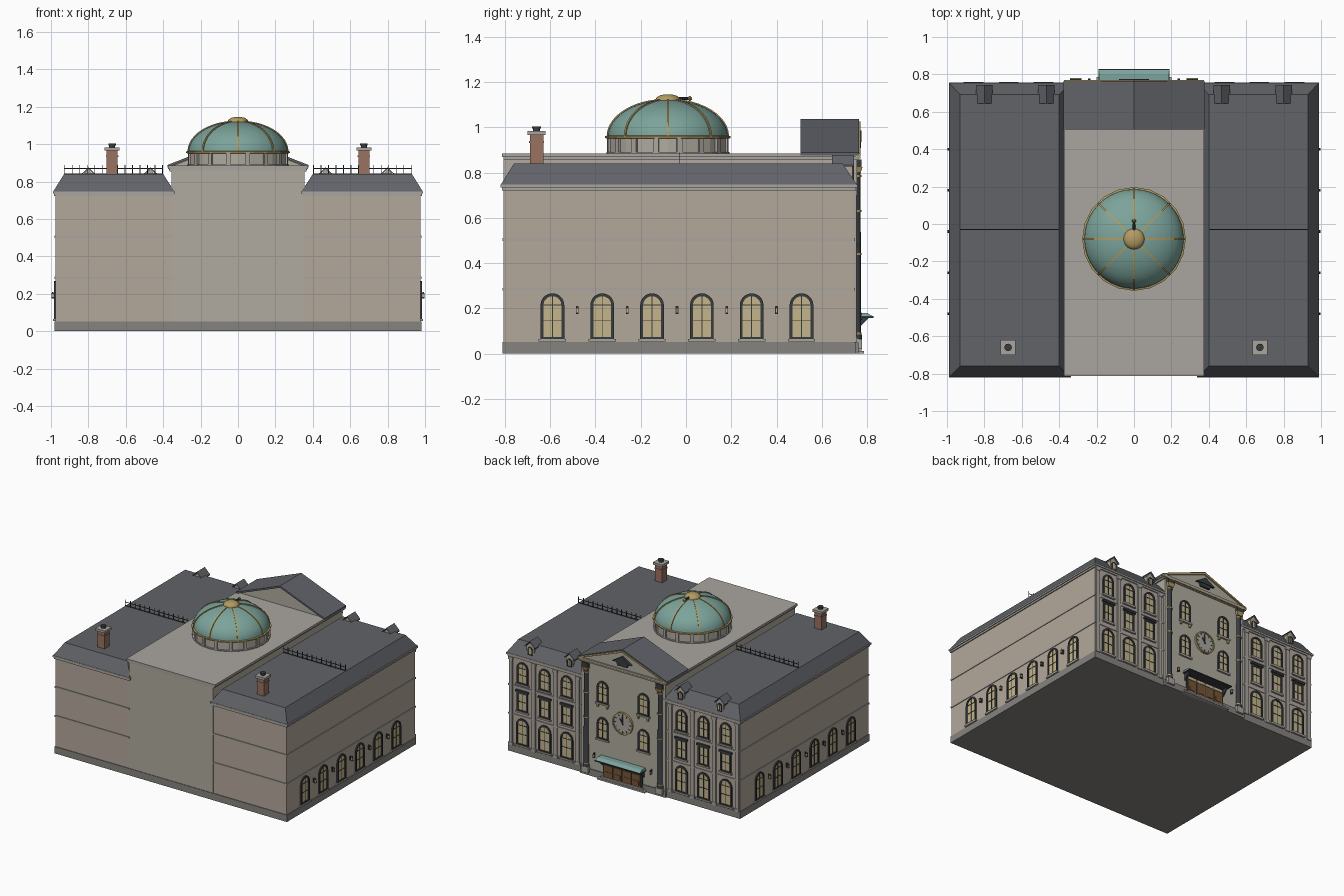
import bpy, bmesh
from math import sin, cos, pi, radians
from mathutils import Matrix, Vector

if "Cube" in bpy.data.objects:
    bpy.data.objects.remove(bpy.data.objects["Cube"])

def mat(name, *c):
    m = bpy.data.materials.new(name)
    m.diffuse_color = (*c, 1)
    m.use_nodes = True
    m.node_tree.nodes["Principled BSDF"].inputs["Base Color"].default_value = m.diffuse_color
    return m
WALL = mat("warm_stone", .45, .39, .33)
STONE = mat("pale_stone", .44, .41, .35)
TRIM = mat("trim_stone", .40, .38, .35)
PLINTH = mat("plinth_stone", .24, .23, .21)
SLATE = mat("slate", .12, .125, .14)
IRON = mat("dark_iron", .04, .045, .05)
GLASS = mat("lit_glass", .55, .46, .26)
GOLD = mat("gilt", .45, .33, .12)
COPPER = mat("green_copper", .20, .37, .33)
BRICK = mat("brick", .32, .17, .12)
WOOD = mat("wood", .18, .09, .04)

# ---- mesh helpers: each part is a function that adds to a bmesh ----
class Part:
    def __init__(self, *mats):
        self.bm, self.mats = bmesh.new(), list(mats)
    def face(self, vs, m):
        f = self.bm.faces.new(vs)
        f.material_index = self.mats.index(m)
    def loft(self, rings, m, caps=True, closed=True):
        R = [[self.bm.verts.new(p) for p in r] for r in rings]
        n = len(R[0])
        for a, b in zip(R, R[1:]):
            for i in range(n if closed else n - 1):
                j = (i + 1) % n
                self.face([a[i], a[j], b[j], b[i]], m)
        if caps:
            self.face(R[0][::-1], m)
            self.face(R[-1], m)
    def box(self, x0, x1, y0, y1, z0, z1, m):
        self.frustum((x0, x1, y0, y1), (x0, x1, y0, y1), z0, z1, m)
    def frustum(self, a, b, z0, z1, m):
        q = lambda r, z: [(r[0], r[2], z), (r[1], r[2], z), (r[1], r[3], z), (r[0], r[3], z)]
        self.loft([q(a, z0), q(b, z1)], m)
    def prism(self, pts, y0, y1, m):
        self.loft([[(x, y, z) for x, z in pts] for y in (y0, y1)], m)
    def frame(self, outer, inner, y0, y1, m):
        o = lambda pts, y: [(x, y, z) for x, z in pts]
        self.loft([o(outer, y0), o(outer, y1), o(inner, y1), o(inner, y0)], m, False)
    def lathe(self, prof, n, cx, cy, m):
        self.loft([[(cx + r * cos(2*pi*i/n), cy + r * sin(2*pi*i/n), z) for i in range(n)] for r, z in prof], m)
    def mesh(self, name):
        bmesh.ops.recalc_face_normals(self.bm, faces=self.bm.faces)
        me = bpy.data.meshes.new(name)
        self.bm.to_mesh(me)
        for m in self.mats:
            me.materials.append(m)
        return me
    def done(self, name, smooth=False):
        return place(name, self.mesh(name), smooth=smooth)

def place(name, me, loc=(0, 0, 0), rot=0, smooth=False):
    o = bpy.data.objects.new(name, me)
    o.location, o.rotation_euler = loc, (0, 0, radians(rot))
    bpy.context.collection.objects.link(o)
    if smooth:
        bpy.ops.object.select_all(action='DESELECT')
        o.select_set(True)
        bpy.context.view_layer.objects.active = o
        bpy.ops.object.shade_smooth_by_angle(angle=radians(35))
    return o

def outline(w, h, arched, inset=0):
    a, z0 = w / 2 - inset, inset
    if not arched:
        return [(-a, z0), (a, z0), (a, h - inset), (-a, h - inset)]
    s = h - w / 2
    return [(-a, z0), (a, z0)] + [(a * cos(t * pi / 10), s + a * sin(t * pi / 10)) for t in range(11)]

def window(w, h, arched):
    p = Part(IRON, GLASS, TRIM)
    p.frame(outline(w, h, arched), outline(w, h, arched, .013), -.004, .009, IRON)
    p.prism(outline(w, h, arched, .012), -.003, .003, GLASS)
    a = w / 2 - .012
    p.box(-.002, .002, 0, .006, .01, h - .01, IRON)
    for z in ([.42 * h, h - w / 2] if arched else [.5 * h]):
        p.box(-a, a, 0, .006, z - .002, z + .002, IRON)
    p.box(-w/2 - .008, w/2 + .008, -.004, .014, -.008, .004, TRIM)
    if not arched:
        p.box(-w/2 - .008, w/2 + .008, -.004, .016, h, h + .014, IRON)
    return p.mesh("window")

# ---- main masses ----
p = Part(PLINTH)
p.box(-.98, .98, -.81, .748, 0, .052, PLINTH)
p.box(-.36, .36, .7, .762, 0, .05, PLINTH)
p.done("plinth")
p = Part(STONE, TRIM)
p.box(-.355, .355, -.806, .755, .05, .86, STONE)
p.box(-.365, .365, -.806, .762, .855, .87, TRIM)
p.box(-.374, .374, -.812, .768, .868, .885, TRIM)
p.done("central_block")

for s, side in ((-1, "left"), (1, "right")):
    X = lambda a, b: (min(s*a, s*b), max(s*a, s*b))
    p = Part(WALL, TRIM)
    p.box(*X(.35, .975), -.805, .742, .05, .735, WALL)
    for z in (.285, .505):
        p.box(*X(.352, .98), -.81, .747, z - .006, z + .006, TRIM)
    p.box(*X(.345, .983), -.813, .75, .722, .735, TRIM)
    p.box(*X(.337, .99), -.82, .757, .735, .748, TRIM)
    p.done(side + "_wing")
    p = Part(SLATE)
    p.frustum((*X(.34, .987), -.817, .754), (*X(.40, .93), -.76, .692), .748, .84, SLATE)
    p.done(side + "_mansard_roof")
    # pilasters on the decorated facade
    p = Part(TRIM)
    for x in (.39, .578, .762, .955):
        p.box(s*x - .014, s*x + .014, .735, .752, .05, .722, TRIM)
        for z in (.05, .70):
            p.box(s*x - .018, s*x + .018, .735, .755, z, z + .022, TRIM)
    p.done(side + "_pilasters")
    # roof cresting
    p = Part(IRON)
    p.box(*X(.40, .93), -.032, -.028, .868, .872, IRON)
    p.box(*X(.40, .93), -.032, -.028, .842, .846, IRON)
    for i in range(14):
        x = s * (.403 + i * .0403)
        p.box(x - .002, x + .002, -.032, -.028, .84, .888, IRON)
    p.done(side + "_roof_cresting")
    # chimney
    p = Part(BRICK, TRIM, IRON)
    cx, cy = s * .673, -.66
    b = lambda r, z0, z1, m: p.box(cx - r, cx + r, cy - r, cy + r, z0, z1, m)
    b(.03, .83, .968, BRICK)
    b(.033, .93, .94, BRICK)
    b(.04, .965, .983, TRIM)
    p.lathe([(.016, .98), (.016, .994), (.02, .994), (.02, 1.003)], 12, cx, cy, IRON)
    p.done(side + "_chimney")
    # dormers
    for x in (.468, .80):
        p = Part(WALL, SLATE, GLASS, IRON)
        c = s * x
        p.prism([(c - .03, .755), (c + .03, .755), (c + .03, .832), (c, .866), (c - .03, .832)], .65, .735, WALL)
        p.prism([(c - .044, .826), (c, .868), (c + .044, .826), (c + .044, .833), (c, .877), (c - .044, .833)], .645, .742, SLATE)
        p.frame([(c + u, v + .768) for u, v in outline(.04, .062, True)],
                [(c + u, v + .768) for u, v in outline(.04, .062, True, .007)], .73, .741, IRON)
        p.prism([(c + u, v + .768) for u, v in outline(.04, .062, True, .006)], .73, .737, GLASS)
        p.box(c - .001, c + .001, .735, .739, .77, .826, IRON)
        p.done(side + "_dormer")

# ---- windows ----
side_win, mid_win, top_win = window(.105, .205, True), window(.09, .15, False), window(.095, .17, True)
p = Part(IRON, GLASS)
p.box(-.004, .004, -.003, .018, .026, .031, IRON)
p.box(-.005, .005, .011, .021, .006, .026, GLASS)
p.frustum((-.007, .007, .009, .023), (-.002, .002, .014, .018), .024, .034, IRON)
p.box(-.006, .006, .01, .022, 0, .006, IRON)
p.box(-.006, .006, -.003, .003, 0, .034, IRON)
lamp = p.mesh("lantern")
for s in (-1, 1):
    for i in range(6):
        y = -.59 + .22 * i
        place("side_window", side_win, (s * .975, y, .062), -90 * s)
        if i < 5:
            place("side_lantern", lamp, (s * .975, y + .11, .176), -90 * s)
    for x in (.484, .67, .858):
        place("ground_window", side_win, (s * x, .742, .065))
        place("middle_window", mid_win, (s * x, .742, .322))
        place("upper_window", top_win, (s * x, .742, .53))
    for z in (.30, .575):
        place("central_window", top_win, (s * .172, .755, z))
    place("facade_lantern", lamp, (s * .24, .755, .15))
    # small gilt brackets under the upper central windows
    p = Part(GOLD)
    for d in (-.04, .04):
        p.box(s * .172 + d - .006, s * .172 + d + .006, .75, .768, .545, .567, GOLD)
    p.done("sill_brackets")
    # giant columns with gilt rings
    p = Part(IRON, GOLD, TRIM)
    cx, cy = s * .312, .752
    p.box(cx - .03, cx + .03, .73, .778, .02, .065, TRIM)
    p.lathe([(.026, .065), (.026, .08), (.021, .09), (.019, .80)], 16, cx, cy, IRON)
    for z in (.09, .44, .63, .785):
        p.lathe([(.0235, z - .004), (.0235, z + .004)], 16, cx, cy, GOLD)
    p.frustum((cx - .02, cx + .02, .735, .772), (cx - .03, cx + .03, .735, .78), .80, .825, GOLD)
    p.box(cx - .028, cx + .028, .735, .776, .825, .858, IRON)
    p.done("giant_column", True)

# ---- pediment ----
p = Part(STONE, SLATE, GOLD, IRON)
p.prism([(-.36, .88), (.36, .88), (0, 1.02)], .52, .758, STONE)
p.prism([(-.376, .876), (0, 1.022), (.376, .876), (.376, .889), (0, 1.036), (-.376, .889)], .506, .765, SLATE)
p.prism([(-.374, .874), (0, 1.014), (.374, .874), (.374, .884), (0, 1.026), (-.374, .884)], .755, .77, GOLD)
p.box(-.37, .37, .75, .77, .862, .872, GOLD)
p.prism([(-.08, .935), (.08, .935), (0, .985)], .75, .776, IRON)
p.prism([(-.04, .908), (.04, .908), (.05, .937), (-.05, .937)], .75, .772, IRON)
p.done("pediment")

# ---- clock ----
p = Part(TRIM, IRON, GOLD)
circ = lambda r: [(r * cos(i * pi / 16), .47 + r * sin(i * pi / 16)) for i in range(32)]
p.prism(circ(.076), .75, .763, TRIM)
p.frame(circ(.084), circ(.075), .75, .77, GOLD)
def bar(angle, r0, r1, w, y):
    d, n = Vector((sin(angle), cos(angle))), Vector((cos(angle), -sin(angle))) * w
    o = Vector((0, .47))
    p.prism([tuple(o + d*r0 - n), tuple(o + d*r0 + n), tuple(o + d*r1 + n), tuple(o + d*r1 - n)], .76, y, IRON)
for i in range(12):
    bar(i * pi / 6, .058, .07, .002, .766)
bar(.05, -.01, .055, .003, .769)
bar(.6, -.01, .04, .004, .768)
p.done("clock")

# ---- entrance ----
p = Part(WOOD, IRON, TRIM, GLASS, COPPER, GOLD)
p.box(-.2, .2, .75, .785, 0, .012, TRIM)
p.box(-.18, .18, .75, .774, 0, .024, TRIM)
p.box(-.165, .165, .75, .764, .024, .15, IRON)
for i in range(4):
    x = -.117 + .078 * i
    p.box(x - .035, x + .035, .75, .769, .027, .118, WOOD)
    p.box(x - .024, x + .024, .75, .772, .04, .07, WOOD)
    p.box(x - .035, x + .035, .75, .767, .124, .143, GLASS)
p.frustum((-.19, .19, .75, .828), (-.186, .186, .75, .80), .164, .18, COPPER)
p.box(-.191, .191, .75, .829, .158, .166, IRON)
for s in (-1, 1):
    p.loft([[(s*.172 + d, .75, .10), (s*.172 + d, .81, .16), (s*.172 + d, .75, .16)] for d in (-.005, .005)], IRON)
p.done("entrance")

# ---- dome ----
CY = -.08
p = Part(STONE, TRIM, GOLD)
p.lathe([(.262, .88), (.262, .955)], 24, 0, CY, STONE)
p.lathe([(.272, .88), (.272, .892)], 24, 0, CY, TRIM)
p.lathe([(.27, .95), (.277, .953), (.277, .961), (.265, .964)], 20, 0, CY, GOLD)
p.done("dome_drum")
p = Part(TRIM)
for i in range(16):
    a = 2 * pi * (i + .5) / 16
    vs = set(p.bm.verts)
    p.box(.25, .271, -.012, .012, .885, .952, TRIM)
    bmesh.ops.transform(p.bm, matrix=Matrix.Translation((0, CY, 0)) @ Matrix.Rotation(a, 4, 'Z'),
                        verts=[v for v in p.bm.verts if v not in vs])
p.done("drum_pilasters")
arc = [(.266 * cos(t * pi / 24), .957 + .165 * sin(t * pi / 24)) for t in range(12)]
p = Part(COPPER)
p.lathe(arc, 40, 0, CY, COPPER)
p.done("dome_shell", True)
p = Part(GOLD)
for i in range(8):
    vs = set(p.bm.verts)
    p.loft([[(r - .006, -.005, z - .004), (r - .006, .005, z - .004), (r + .004, .005, z + .004), (r + .004, -.005, z + .004)]
            for r, z in arc], GOLD)
    bmesh.ops.transform(p.bm, matrix=Matrix.Translation((0, CY, 0)) @ Matrix.Rotation(i * pi / 4, 4, 'Z'),
                        verts=[v for v in p.bm.verts if v not in vs])
p.done("dome_ribs")
p = Part(GOLD)
p.lathe([(.055, 1.108), (.056, 1.122), (.05, 1.132), (.035, 1.141), (.012, 1.146)], 20, 0, CY, GOLD)
p.done("dome_cap", True)
p = Part(IRON, GOLD)
ring = lambda r, y: [(r * cos(i * pi / 5), y, 1.127 + r * sin(i * pi / 5)) for i in range(10)]
p.loft([ring(.009, -.06), ring(.006, .015)], IRON)
p.loft([ring(r, y) for r, y in ((.005, .008), (.011, .013), (.011, .02), (.005, .026))], GOLD)
p.done("dome_finial", True)
